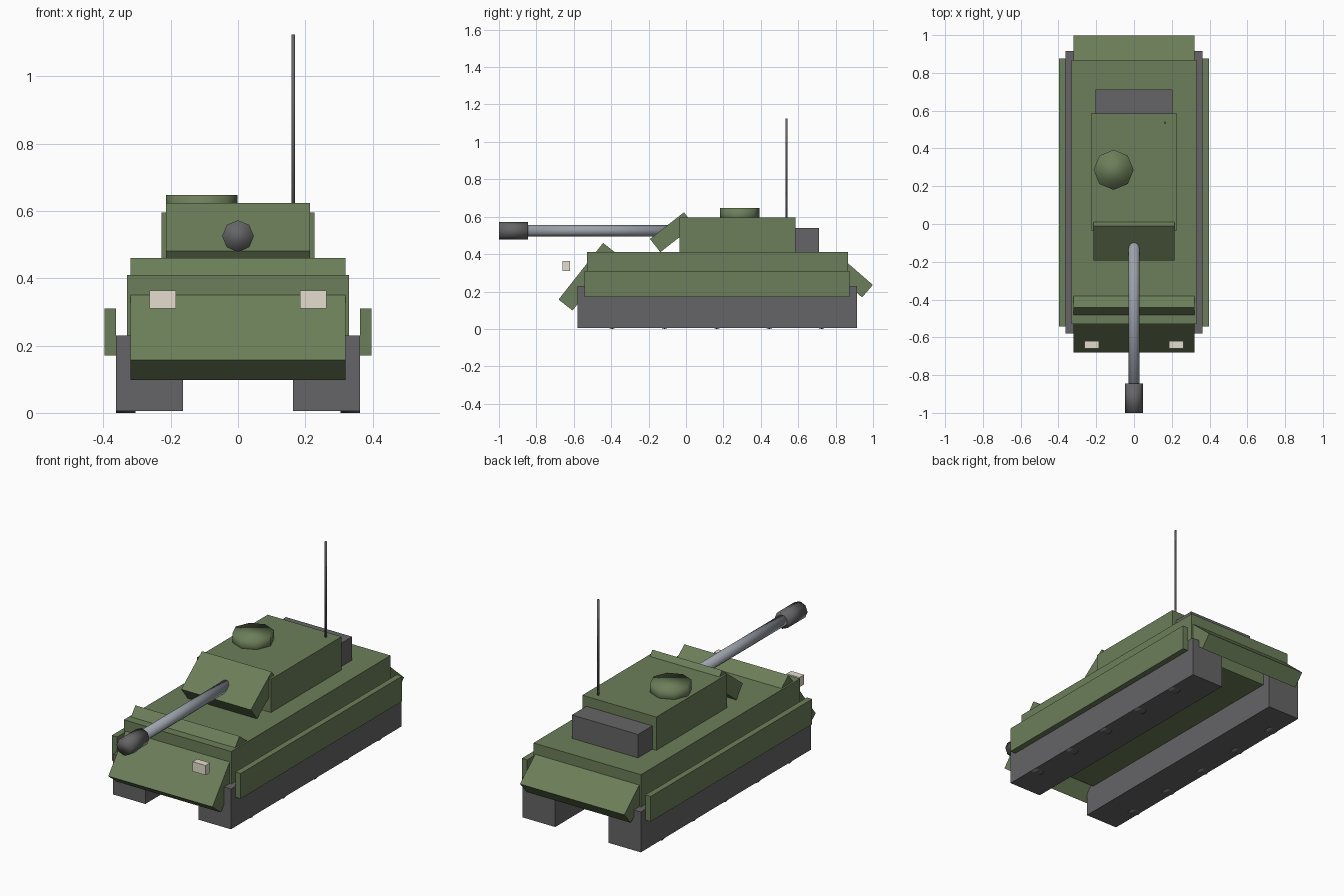
import bpy
from math import radians, pi
from mathutils import Vector

if "Cube" in bpy.data.objects:
    bpy.data.objects.remove(bpy.data.objects["Cube"])


def material(name, rgb):
    m = bpy.data.materials.new(name)
    m.diffuse_color = (*rgb, 1)
    m.use_nodes = True
    m.node_tree.nodes["Principled BSDF"].inputs["Base Color"].default_value = m.diffuse_color
    return m


GREEN = material("olive_green", (0.15, 0.21, 0.10))
DARK = material("dark_grey", (0.13, 0.13, 0.135))
STEEL = material("steel", (0.33, 0.36, 0.40))
CREAM = material("cream", (0.78, 0.73, 0.62))


def box(name, mat, lo, hi):
    """Box between two opposite corners."""
    lo, hi = Vector(lo), Vector(hi)
    return plate(name, mat, (lo + hi) / 2, hi - lo, 0)


def plate(name, mat, centre, size, tilt):
    """Box tilted about the x axis."""
    bpy.ops.mesh.primitive_cube_add(size=1, location=centre, rotation=(radians(tilt), 0, 0))
    ob = bpy.context.object
    ob.name = name
    ob.scale = size
    ob.data.materials.append(mat)
    return ob


def rod(name, mat, start, end, radius, sides):
    """Smooth cylinder between two points."""
    start, end = Vector(start), Vector(end)
    axis = end - start
    bpy.ops.mesh.primitive_cylinder_add(vertices=sides, radius=radius, depth=axis.length,
                                        location=(start + end) / 2)
    ob = bpy.context.object
    ob.name = name
    ob.rotation_euler = axis.to_track_quat('Z', 'Y').to_euler()
    ob.data.materials.append(mat)
    bpy.ops.object.shade_smooth()
    return ob


# Hull with sloped front and rear armour
box("hull", GREEN, (-0.33, -0.53, 0.16), (0.33, 0.867, 0.41))
plate("front_plate", GREEN, (0, -0.525, 0.279), (0.64, 0.385, 0.095), 51.8)
plate("rear_plate", GREEN, (0, 0.876, 0.284), (0.64, 0.25, 0.088), -41)

# Running gear, skirts and headlights on both sides
for side, s in (("left", -1), ("right", 1)):
    def side_box(name, mat, x0, x1, y, z):
        a, b = sorted((s * x0, s * x1))
        box(f"{side}_{name}", mat, (a, y[0], z[0]), (b, y[1], z[1]))

    side_box("track", DARK, 0.163, 0.363, (-0.58, 0.915), (0.006, 0.23))
    side_box("skirt", GREEN, 0.363, 0.396, (-0.542, 0.875), (0.17, 0.31))
    side_box("headlight", CREAM, 0.184, 0.263, (-0.66, -0.62), (0.31, 0.364))
    for i in range(5):
        y = -0.395 + 0.28 * i
        rod(f"{side}_wheel_{i + 1}", DARK, (s * 0.305, y, 0.11), (s * 0.362, y, 0.11), 0.11, 12)

# Turret, sloped gun shield and rear stowage bin
box("turret", GREEN, (-0.227, -0.035, 0.40), (0.227, 0.585, 0.595))
plate("gun_shield", GREEN, (0, -0.074, 0.517), (0.428, 0.231, 0.09), 38)
box("stowage_bin", DARK, (-0.203, 0.57, 0.405), (0.203, 0.711, 0.54))

# Hatch and aerial
rod("hatch", GREEN, (-0.108, 0.287, 0.57), (-0.108, 0.287, 0.647), 0.106, 8)
rod("aerial", DARK, (0.164, 0.537, 0.58), (0.164, 0.537, 1.124), 0.006, 6)

# Gun
rod("gun_barrel", STEEL, (0, -0.04, 0.525), (0, -0.9, 0.525), 0.03, 12)
rod("muzzle", DARK, (0, -0.845, 0.525), (0, -1.0, 0.525), 0.047, 8)
